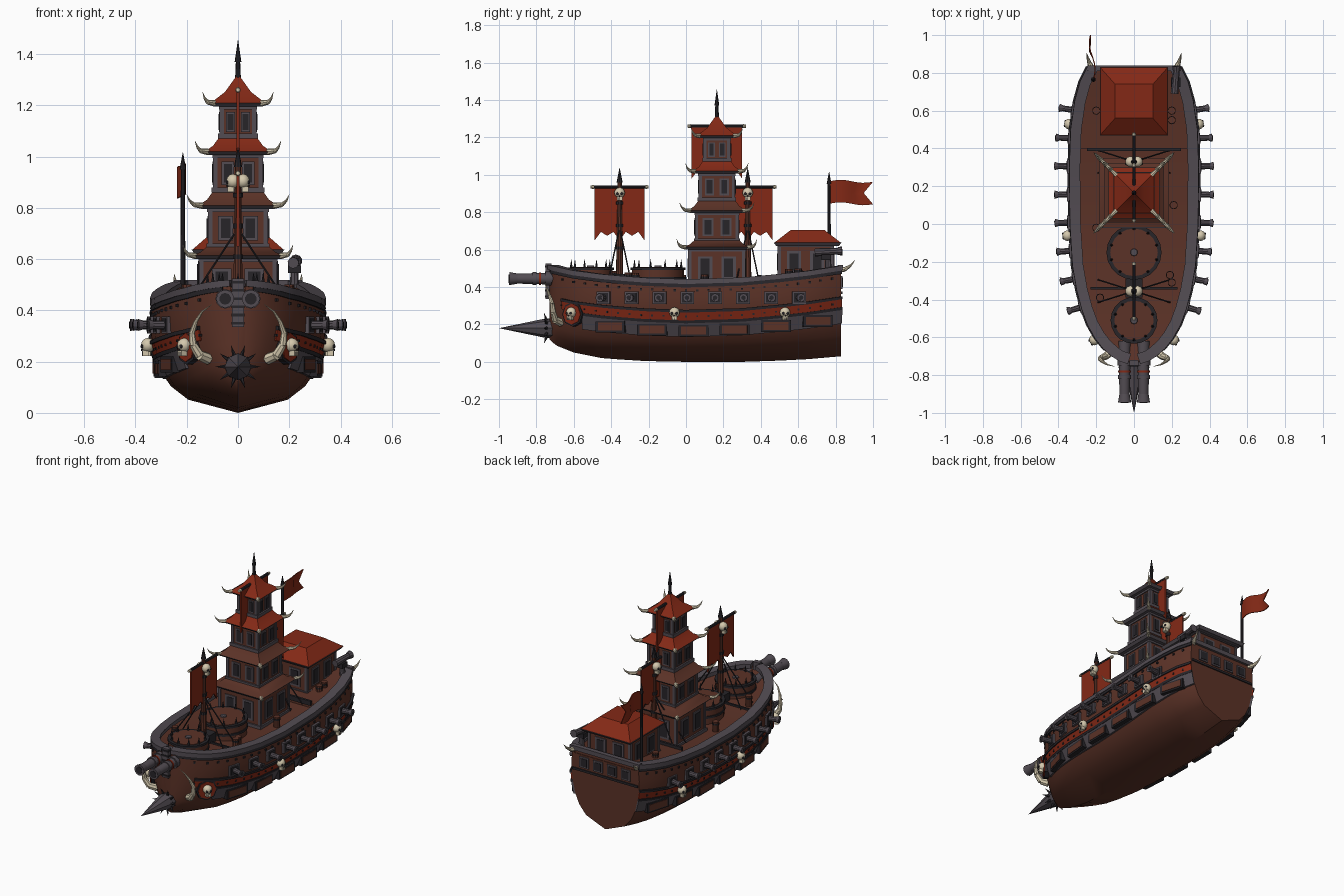
import bpy, bmesh, math
from mathutils import Matrix, Vector

if "Cube" in bpy.data.objects:
    bpy.data.objects.remove(bpy.data.objects["Cube"])

def material(name, c):
    m = bpy.data.materials.new(name); m.diffuse_color = (*c, 1); return m
BROWN = material("brown wood", (0.105, 0.032, 0.02))
RED = material("red cloth and tile", (0.23, 0.022, 0.008))
GREY = material("iron grey", (0.085, 0.072, 0.085))
DARK = material("dark iron", (0.02, 0.018, 0.022))
IVORY = material("bone ivory", (0.66, 0.58, 0.42))

parts = {}
def part(name, mat):
    if name not in parts:
        parts[name] = (bmesh.new(), mat)
    return parts[name][0]

def box(name, mat, loc, size, M=Matrix()):
    m = M @ Matrix.Translation(loc) @ Matrix.Diagonal((*size, 1))
    bmesh.ops.create_cube(part(name, mat), size=1, matrix=m)

def cone(name, mat, a, b, r0, r1, n=10, M=Matrix()):
    a, b = M @ Vector(a), M @ Vector(b)
    m = Matrix.Translation((a + b) / 2) @ (b - a).to_track_quat('Z', 'Y').to_matrix().to_4x4()
    bmesh.ops.create_cone(part(name, mat), cap_ends=True, segments=n, radius1=r0, radius2=r1,
                          depth=(b - a).length, matrix=m)

def ball(name, mat, loc, size, M=Matrix()):
    m = M @ Matrix.Translation(loc) @ Matrix.Diagonal((*size, 1))
    bmesh.ops.create_icosphere(part(name, mat), subdivisions=2, radius=1, matrix=m)

def loft(name, mat, rings):
    bm = part(name, mat)
    vs = [[bm.verts.new(p) for p in r] for r in rings]
    n = len(vs[0])
    for a, b in zip(vs, vs[1:]):
        for i in range(n):
            bm.faces.new((a[i], a[(i + 1) % n], b[(i + 1) % n], b[i]))
    bm.faces.new(vs[0]); bm.faces.new(vs[-1])

def rect(cx, cy, z, hx, hy):
    return [(cx + sx * hx, cy + sy * hy, z) for sx, sy in ((-1, -1), (1, -1), (1, 1), (-1, 1))]

def horn(name, pts, r, mat=IVORY):
    k = len(pts) - 1
    for i in range(k):
        cone(name, mat, pts[i], pts[i + 1], r * (1 - i / k), r * (1 - (i + 1) / k) + .0005, 8)

# Hull shape: half width, sheer and keel along y, and a common section
HW = [(-.73, .03), (-.715, .075), (-.69, .115), (-.65, .16), (-.6, .2), (-.53, .24), (-.45, .27), (-.35, .297),
      (-.22, .32), (0, .334), (.3, .337), (.5, .33), (.65, .308), (.75, .28), (.83, .24)]
SHEER = [(-.73, .505), (-.6, .475), (-.45, .455), (-.25, .437), (0, .428), (.3, .437), (.6, .465), (.83, .5)]
KEEL = [(-.73, .12), (-.7, .09), (-.6, .05), (-.45, .02), (-.25, .005), (0, 0), (.3, 0), (.6, .01), (.83, .03)]
SEC = [(0, 0), (.12, .58), (.24, .78), (.4, .92), (.62, 1.0), (.8, 1.02), (1, .98)]
def lerp(t, v):
    if v <= t[0][0]: return t[0][1]
    for (a, b), (c, d) in zip(t, t[1:]):
        if v <= c: return b + (d - b) * (v - a) / (c - a)
    return t[-1][1]
def sheer(y): return lerp(SHEER, y)
def hx(y, z):
    k = lerp(KEEL, y)
    return lerp(HW, y) * lerp(SEC, (z - k) / (sheer(y) - k))
def frame(y, z, s):
    """Matrix on the hull side with local +X pointing outwards."""
    ya, yb = max(y - .012, -.73), min(y + .012, .83)
    a = math.atan2(-(hx(yb, z) - hx(ya, z)) / (yb - ya), 1)
    return Matrix.Translation((s * hx(y, z), y, z)) @ Matrix.Rotation(a if s > 0 else math.pi - a, 4, 'Z')

YS = [p[0] for p in HW]
rings = []
for y in YS:
    k, sh, w = lerp(KEEL, y), sheer(y), lerp(HW, y)
    half = [(w * f, k + t * (sh - k)) for t, f in SEC] + [(w * .92, sh), (w * .92, sh - .03)]
    rings.append([(x, y, z) for x, z in half] + [(-x, y, z) for x, z in half[:0:-1]])
loft("hull", BROWN, rings)
loft("poop_deck", BROWN, [[(s * lerp(HW, y) * .93, y, sheer(y) + d) for s, d in
                          ((-1, -.04), (1, -.04), (1, 0), (-1, 0))] for y in (.4, .5, .65, .75, .825)])
box("poop_rail", DARK, (0, .395, .45), (.5, .015, .03))

# Bands that follow the sheer
def band(name, mat, y0, y1, d0, d1, out, inn=.012):
    ys = [y0] + [y for y in YS if y0 < y < y1] + [y1]
    for s in (-1, 1):
        rs = []
        for y in ys:
            r = []
            for d, o in ((d0, -inn), (d0, out), (d1, out), (d1, -inn)):
                z = sheer(y) + d
                p = frame(y, z, s) @ Vector((o, 0, 0))
                if p.x * s < 0: p.x = 0
                r.append(p)
            rs.append(r)
        loft(name, mat, rs)
band("top_rail", GREY, -.73, .83, -.012, .014, .012, .045)
band("rail_trim", DARK, -.72, .83, -.03, -.012, .008)
band("upper_wale", DARK, -.66, .83, -.165, -.15, .014)
band("red_stripe", RED, -.66, .83, -.207, -.165, .008)
band("lower_wale", DARK, -.6, .83, -.222, -.207, .014)
band("armour_belt", GREY, -.55, .83, -.295, -.222, .012)
box("stern_rail", GREY, (0, .825, .505), (.5, .03, .028))

def skull(M, s):
    ball("skulls", IVORY, (.2 * s, 0, .25 * s), (.75 * s, .8 * s, .8 * s), M)
    box("skulls", IVORY, (.45 * s, 0, -.6 * s), (.7 * s, .8 * s, .6 * s), M)
    for e in (-1, 1):
        ball("skull_sockets", DARK, (.83 * s, e * .33 * s, .12 * s), (.14 * s, .22 * s, .22 * s), M)
    ball("skull_sockets", DARK, (.85 * s, 0, -.25 * s), (.1 * s, .1 * s, .14 * s), M)
    for e in (-.2, 0, .2):
        box("skull_sockets", DARK, (.8 * s, e * s, -.68 * s), (.04 * s, .05 * s, .4 * s), M)

# Both sides of the hull: cannons, panels, rivets, skulls
for s in (-1, 1):
    for i in range(8):
        M = frame(-.44 + .149 * i, .343, s)
        box("port_frames", GREY, (.002, 0, 0), (.02, .074, .066), M)
        box("port_holes", DARK, (.004, 0, 0), (.02, .056, .05), M)
        cone("cannons", GREY, (-.02, 0, 0), (.08, 0, 0), .019, .015, 10, M)
        cone("cannons", GREY, (.06, 0, 0), (.078, 0, 0), .018, .023, 10, M)
        cone("cannon_bores", DARK, (.07, 0, 0), (.0815, 0, 0), .012, .012, 8, M)
    for i in range(6):
        y = -.4 + .22 * i
        M = frame(y, sheer(y) - .262, s)
        box("belt_frames", DARK, (.006, 0, 0), (.03, .16, .062), M)
        box("belt_panels", BROWN, (.009, 0, 0), (.03, .135, .042), M)
    for i in range(25):
        y = -.66 + .06 * i
        box("rivets", DARK, (0, 0, 0), (.014, .012, .012), frame(y, sheer(y) - .048, s))
        box("rivets", DARK, (.006, 0, 0), (.012, .01, .01), frame(y, sheer(y) - .186, s))
    for y in (-.6, -.06, .525):
        M = frame(y, .255, s)
        if y < -.5:
            cone("bow_shields", DARK, (-.03, 0, 0), (.014, 0, 0), .066, .066, 8, M)
            cone("bow_shields_red", RED, (-.02, 0, 0), (.019, 0, 0), .056, .056, 8, M)
        skull(M @ Matrix.Translation((.018, 0, 0)), .036)
    # bow tusks, chasers and stern horns
    horn("tusks", [(s * x, y, z) for x, y, z in ((.115, -.67, .21), (.15, -.70, .225), (.175, -.71, .265),
         (.18, -.715, .31), (.165, -.73, .355), (.14, -.745, .395), (.1, -.755, .425))], .023)
    X = s * .05
    cone("bow_guns", GREY, (X, -.62, .445), (X, -.93, .445), .034, .026, 12)
    for a, b, r, q in ((-.9, -.945, .027, .035), (-.8, -.82, .035, .035), (-.72, -.75, .038, .038)):
        cone("bow_guns", GREY, (X, a, .445), (X, b, .445), r, q, 12)
    cone("bow_bores", DARK, (X, -.9, .445), (X, -.948, .445), .023, .023, 10)
    cone("bow_gun_rings", RED, (X, -.775, .445), (X, -.785, .445), .034, .034, 12)
    horn("stern_horns", [(s * .21, .8, .49), (s * .235, .85, .495), (s * .245, .88, .515), (s * .25, .905, .545)], .018)

# Stem ladder and spiked ram
box("stem", GREY, (0, -.735, .43), (.045, .03, .19))
for i in range(6):
    box("stem_bars", DARK, (0, -.74, .35 + .032 * i), (.05, .03, .01))
cone("ram", GREY, (0, -.68, .18), (0, -.76, .18), .055, .05, 8)
cone("ram", GREY, (0, -.75, .18), (0, -1.0, .18), .052, 0, 8)
for i in range(10):
    a = math.tau * i / 10
    d = Vector((math.cos(a), 0, math.sin(a)))
    c = Vector((0, -.74, .18))
    cone("ram_spikes", DARK, c + d * .03, c + d * .088 + Vector((0, -.02, 0)), .013, 0, 5)

# Round gun platforms with spikes
for y, r in ((-.15, .14), (-.51, .118)):
    cone("platforms", BROWN, (0, y, .39), (0, y, .492), r, r, 20)
    for z in (.44, .49):
        cone("platform_hoops", DARK, (0, y, z), (0, y, z + .014), r + .006, r + .006, 20)
    cone("platforms", BROWN, (0, y, .49), (0, y, .507), r - .014, r - .014, 20)
    cone("platform_hubs", GREY, (0, y, .5), (0, y, .514), .022, .018, 10)
    for i in range(10):
        a = math.tau * (i + .5) / 10
        p = Vector((math.cos(a) * (r - .015), y + math.sin(a) * (r - .015), .5))
        cone("platform_spikes", DARK, p, p + Vector((0, 0, .05)), .009, 0, 5)
box("mast_step", DARK, (0, -.34, .44), (.09, .1, .06))
box("deck_beam", DARK, (0, -.34, .42), (.46, .012, .012))
for x, y in ((-.18, -.39), (.19, -.27), (.2, -.31), (.2, .55), (.2, .6), (-.2, -.02), (.21, .1), (-.2, .6)):
    cone("barrels", BROWN, (x, y, .4), (x, y, sheer(y) + .035), .02, .02, 10)
    cone("barrel_hoops", DARK, (x, y, sheer(y) + .015), (x, y, sheer(y) + .025), .022, .022, 10)

# Wall block with corner posts and windows on every side
def storey(cy, z0, z1, hx_, hy_, n=2):
    h, zc = z1 - z0, (z0 + z1) / 2
    box("storey_walls", BROWN, (0, cy, zc), (2 * hx_, 2 * hy_, h))
    box("storey_bands", GREY, (0, cy, z0 + .01), (2 * hx_ + .02, 2 * hy_ + .02, .02))
    box("storey_bands", GREY, (0, cy, z1 - .008), (2 * hx_ + .014, 2 * hy_ + .014, .016))
    for i in range(4):
        a, b = (hx_, hy_) if i % 2 == 0 else (hy_, hx_)
        M = Matrix.Translation((0, cy, zc)) @ Matrix.Rotation(i * math.pi / 2, 4, 'Z')
        box("storey_posts", GREY, (a - .004, b - .004, 0), (.018, .018, h), M)
        for k in range(n):
            v = (k - (n - 1) / 2) * b * 1.7 / n
            box("window_frames", GREY, (a, v, 0), (.012, b * .52, h * .6), M)
            box("windows", DARK, (a, v, 0), (.018, b * .33, h * .48), M)

# Pagoda tower
CY = .165
for z0, z1, w, e, zt, wt, mat, tip in (
        (.40, .605, .148, .182, .655, .115, BROWN, .215), (.64, .80, .113, .155, .872, .092, BROWN, .2),
        (.86, 1.01, .093, .132, 1.08, .07, RED, .168), (1.07, 1.2, .068, .106, 1.315, .006, RED, .138)):
    storey(CY, z0, z1, w, w)
    loft("roof_eaves", GREY, [rect(0, CY, z1 - .004, e - .012, e - .012), rect(0, CY, z1 + .01, e + .003, e + .003)])
    zm, wm = z1 + (zt - z1) * .45, wt + (e - wt) * .45
    loft("red_roofs" if mat == RED else "brown_roofs", mat, [rect(0, CY, z1 + .01, e, e),
         rect(0, CY, zm, wm, wm), rect(0, CY, zt, wt, wt)])
    for sx in (-1, 1):
        for sy in (-1, 1):
            horn("roof_horns", [(sx * (e + (tip - e) * k), CY + sy * (e + (tip - e) * k), z1 + q)
                                for k, q in ((-.4, .008), (.35, .012), (.75, .028), (1, .052))], .013)
cone("spire", DARK, (0, CY, 1.29), (0, CY, 1.38), .012, .008, 8)
cone("spire", DARK, (0, CY, 1.37), (0, CY, 1.46), .013, 0, 8)

# Stern cabin
storey(.64, .44, .63, .15, .145)
loft("roof_eaves", GREY, [rect(0, .65, .62, .168, .168), rect(0, .65, .637, .181, .181)])
loft("red_roofs", RED, [rect(0, .65, .637, .178, .178), rect(0, .65, .705, .1, .09)])
for i in range(4):
    x = -.15 + .1 * i
    box("window_frames", GREY, (x, .83, .425), (.066, .014, .07))
    box("windows", DARK, (x, .83, .425), (.046, .02, .05))
box("transom_beam", DARK, (0, .83, .37), (.47, .014, .014))
# swivel gun on the stern quarter
cone("swivel_gun", GREY, (.22, .76, .46), (.22, .76, .57), .02, .014, 8)
cone("swivel_gun", GREY, (.215, .69, .585), (.225, .82, .592), .022, .017, 10)
cone("swivel_gun", GREY, (.225, .81, .592), (.226, .835, .593), .02, .025, 10)
box("swivel_mount", DARK, (.22, .75, .56), (.05, .05, .03))

# Banners hang fore and aft below their yards
def banner(cy, zt, zb, w):
    pts = [(-w, zt), (w, zt)] + [(w - 2 * w * i / 8, zb + (.045 if i % 2 else .012 * (i % 4))) for i in range(9)]
    loft("banners", RED, [[(x, cy + y, z) for y, z in pts] for x in (-.005, .005)])
    cone("yards", DARK, (0, cy - w - .015, zt + .005), (0, cy + w + .015, zt + .005), .009, .009, 8)
    for e in (-1, 1):
        cone("yard_tips", IVORY, (0, cy + e * (w + .005), zt + .005), (0, cy + e * (w + .022), zt + .005), .011, .008, 8)
for y in (-.355, .33):
    banner(y, .93, .65, .133)
    cone("masts", BROWN, (0, y, .4), (0, y, .97), .02, .012, 10)
    cone("mast_tips", DARK, (0, y, .96), (0, y, 1.04), .016, 0, 8)
    for z in (.6, .72, .84):
        cone("mast_hoops", DARK, (0, y, z), (0, y, z + .018), .021, .021, 10)
    for s in (-1, 1):
        M = Matrix.Translation((s * .012, y, .895)) @ Matrix.Rotation(0 if s > 0 else math.pi, 4, 'Z')
        skull(M, .036)
        for d in (-.06, .06):
            cone("ropes", DARK, (0, y, .72), (s * .19, y + d, .43), .004, .004, 5)
banner(CY, 1.255, .98, .135)

# Flag on the port quarter
cone("flag_pole", DARK, (-.215, .765, .47), (-.215, .765, .96), .01, .008, 8)
cone("flag_pole", DARK, (-.215, .765, .95), (-.215, .765, 1.02), .013, 0, 8)
rs = []
for i in range(9):
    t = i / 8
    x, y, dz = -.215 + .012 * math.sin(t * 6) - .012 * t, .765 + .235 * t, .008 * math.sin(t * 6)
    back = .05 * max(0, (t - .5) * 2)
    rs.append([(x + q, y - b, z + dz) for q, z, b in ((-.003, .845, 0), (-.003, .905, back), (-.003, .965, 0),
                                                     (.003, .965, 0), (.003, .905, back), (.003, .845, 0))])
loft("flag", RED, rs)

# Turn every collected part into an object
for name, (bm, mat) in parts.items():
    bmesh.ops.recalc_face_normals(bm, faces=bm.faces)
    me = bpy.data.meshes.new(name)
    bm.to_mesh(me); bm.free()
    me.materials.append(mat)
    ob = bpy.data.objects.new(name, me)
    bpy.context.collection.objects.link(ob)
    ob.select_set(True)
    bpy.context.view_layer.objects.active = ob
bpy.ops.object.shade_smooth_by_angle(angle=math.radians(32))

for m in bpy.data.materials:
    if m.users and not m.is_grease_pencil:
        m.use_nodes = True
        m.node_tree.nodes["Principled BSDF"].inputs["Base Color"].default_value = m.diffuse_color
